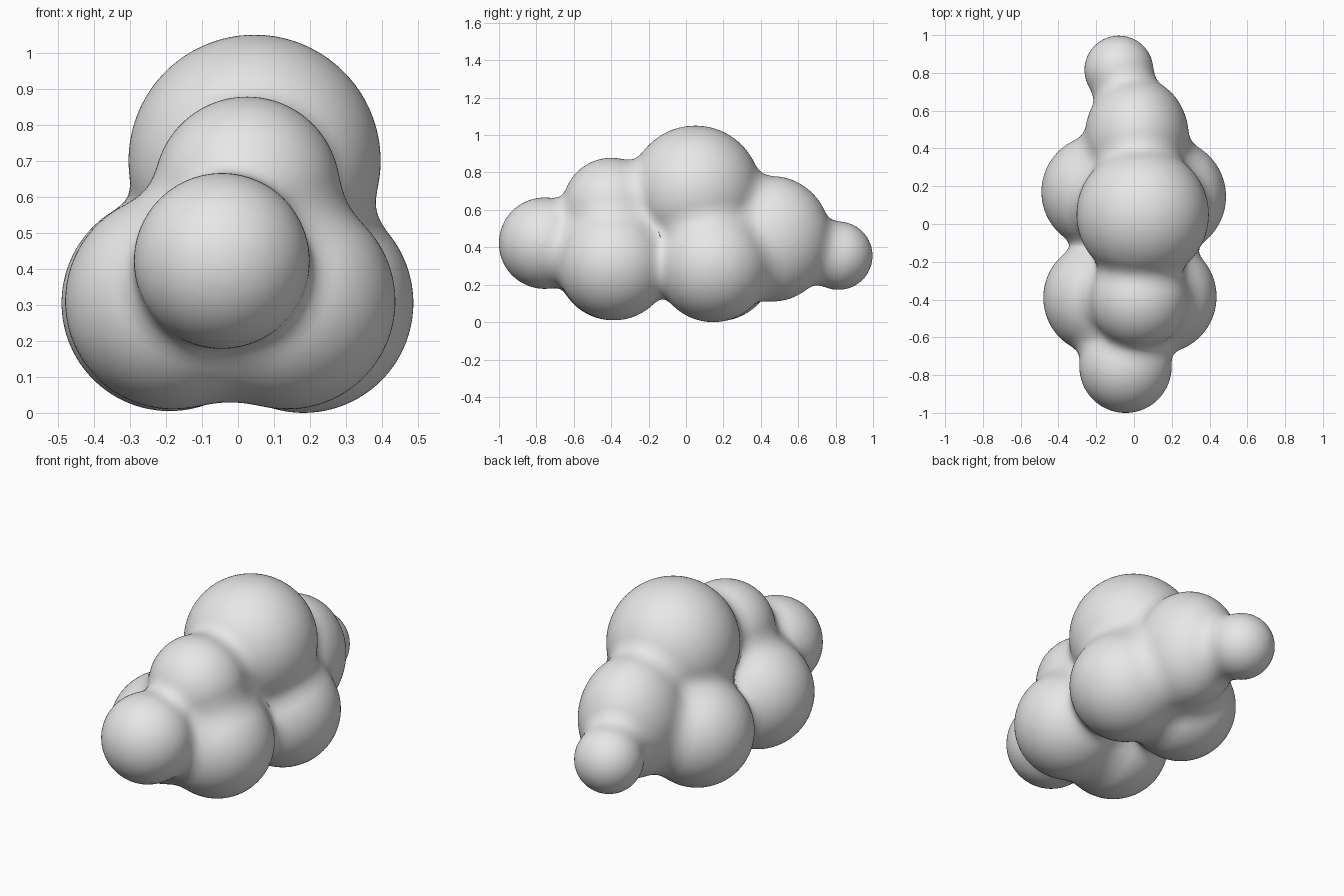
import bpy, bmesh
from mathutils import Vector, Matrix

if "Cube" in bpy.data.objects:
    bpy.data.objects.remove(bpy.data.objects["Cube"])

# Puffs of the cloud: centre, radii
PUFFS = [
    ((0.046, 0.05, 0.70), (0.35, 0.35, 0.35)),       # big crown
    ((0.025, -0.40, 0.62), (0.258, 0.258, 0.258)),   # front upper
    ((-0.045, -0.756, 0.422), (0.244, 0.244, 0.244)),  # front tip
    ((0.015, 0.46, 0.445), (0.275, 0.315, 0.335)),   # back body
    ((-0.08, 0.815, 0.355), (0.182, 0.182, 0.182)),  # back tip
    ((-0.19, 0.17, 0.305), (0.30, 0.30, 0.30)),      # lower back left
    ((0.182, 0.145, 0.305), (0.305, 0.305, 0.305)),  # lower back right
    ((-0.18, -0.39, 0.31), (0.30, 0.30, 0.30)),      # lower front left
    ((0.137, -0.385, 0.31), (0.30, 0.30, 0.30)),     # lower front right
]
PUFFS = [(Vector(c), Vector(r)) for c, r in PUFFS]
BLEND = 0.09


def puff_distance(p, c, r):
    d = p - c
    a = Vector((d.x / r.x, d.y / r.y, d.z / r.z))
    b = Vector((a.x / r.x, a.y / r.y, a.z / r.z))
    k = a.length
    return k * (k - 1) / max(b.length, 1e-6)


def field(p):
    """Softly blended distance to all the puffs."""
    total = 10.0
    for c, r in PUFFS:
        d = puff_distance(p, c, r)
        h = max(BLEND - abs(total - d), 0.0) / BLEND
        total = min(total, d) - h * h * BLEND / 4
    return total


def project(verts):
    """Pull vertices onto the blended surface."""
    e = 0.002
    axes = [Vector((e, 0, 0)), Vector((0, e, 0)), Vector((0, 0, e))]
    for v in verts:
        f = field(v.co)
        g = Vector([(field(v.co + a) - f) / e for a in axes])
        step = g * (f / max(g.length_squared, 0.1))
        if step.length > 0.04:
            step.length = 0.04
        v.co -= step


# Overlapping spheres fused into one skin
mesh = bpy.data.meshes.new("cloud")
bm = bmesh.new()
for c, r in PUFFS:
    bmesh.ops.create_icosphere(bm, subdivisions=5, radius=1,
                               matrix=Matrix.Translation(c) @ Matrix.Diagonal((*r, 1)))
bm.to_mesh(mesh)
bm.free()
cloud = bpy.data.objects.new("cloud", mesh)
bpy.context.collection.objects.link(cloud)
bpy.context.view_layer.objects.active = cloud
cloud.select_set(True)
remesh = cloud.modifiers.new("fuse", 'REMESH')
remesh.mode = 'VOXEL'
remesh.voxel_size = 0.018
bpy.ops.object.modifier_apply(modifier=remesh.name)

# Soft valleys between the puffs
bm = bmesh.new()
bm.from_mesh(cloud.data)
project(bm.verts)
bmesh.ops.smooth_vert(bm, verts=bm.verts, factor=0.5,
                      use_axis_x=True, use_axis_y=True, use_axis_z=True)
project(bm.verts)
project(bm.verts)
bm.to_mesh(cloud.data)
bm.free()
bpy.ops.object.shade_smooth()

# Pale grey finish
grey = bpy.data.materials.new("pale grey")
grey.diffuse_color = (0.8, 0.8, 0.8, 1)
grey.use_nodes = True
grey.node_tree.nodes["Principled BSDF"].inputs["Base Color"].default_value = grey.diffuse_color
cloud.data.materials.clear()
cloud.data.materials.append(grey)
